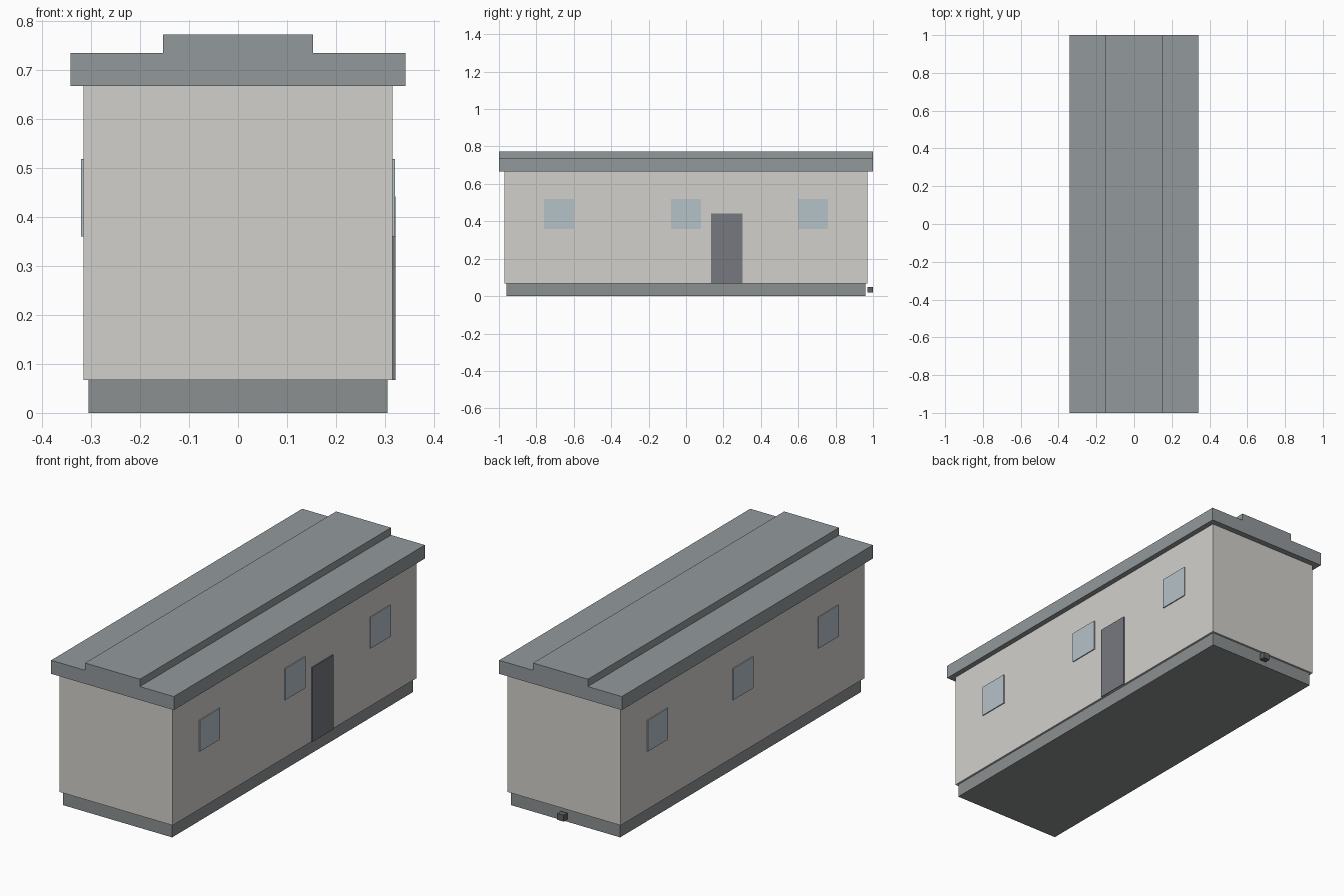
import bpy, bmesh

if "Cube" in bpy.data.objects:
    bpy.data.objects.remove(bpy.data.objects["Cube"])


def material(name, color):
    m = bpy.data.materials.new(name)
    m.diffuse_color = (*color, 1)
    m.use_nodes = True
    m.node_tree.nodes["Principled BSDF"].inputs["Base Color"].default_value = m.diffuse_color
    return m


wall_mat = material("wall_paint", (0.65, 0.63, 0.60))
roof_mat = material("roof_grey", (0.29, 0.32, 0.33))
base_mat = material("base_grey", (0.26, 0.28, 0.285))
glass_mat = material("glass", (0.46, 0.54, 0.58))
door_mat = material("door_grey", (0.18, 0.19, 0.21))
hitch_mat = material("hitch_grey", (0.12, 0.12, 0.13))


def finish(name, bm, mat):
    bmesh.ops.recalc_face_normals(bm, faces=bm.faces)
    mesh = bpy.data.meshes.new(name)
    bm.to_mesh(mesh)
    bm.free()
    mesh.materials.append(mat)
    obj = bpy.data.objects.new(name, mesh)
    bpy.context.collection.objects.link(obj)
    return obj


def box(name, x, y, z, mat):
    """Box from (min, max) ranges on each axis."""
    bm = bmesh.new()
    bmesh.ops.create_cube(bm, size=1)
    for v in bm.verts:
        v.co = [r[0] if c < 0 else r[1] for c, r in zip(v.co, (x, y, z))]
    return finish(name, bm, mat)


# Base and body
box("base", (-0.305, 0.305), (-0.96, 0.96), (0, 0.067), base_mat)
box("body", (-0.315, 0.315), (-0.97, 0.97), (0.067, 0.667), wall_mat)

# Stepped roof, one profile extruded along the length
half = [(0.342, 0.667), (0.342, 0.735), (0.153, 0.735), (0.153, 0.772)]
profile = half + [(-x, z) for x, z in reversed(half)]
bm = bmesh.new()
face = bm.faces.new([bm.verts.new((x, -1, z)) for x, z in profile])
ext = bmesh.ops.extrude_face_region(bm, geom=[face])["geom"]
bmesh.ops.translate(bm, vec=(0, 2, 0),
                    verts=[g for g in ext if isinstance(g, bmesh.types.BMVert)])
finish("roof", bm, roof_mat)

# Three windows on each long side
for side, x in (("right", (0.31, 0.320)), ("left", (-0.320, -0.31))):
    for i, y in enumerate((-0.68, 0, 0.68)):
        box(f"window_{side}_{i + 1}", x, (y - 0.08, y + 0.08), (0.36, 0.518), glass_mat)

# Door on the right side
box("door", (0.31, 0.321), (0.135, 0.302), (0.067, 0.442), door_mat)

# Small hitch block behind the base
box("hitch", (-0.018, 0.018), (0.97, 1.0), (0.018, 0.05), hitch_mat)
